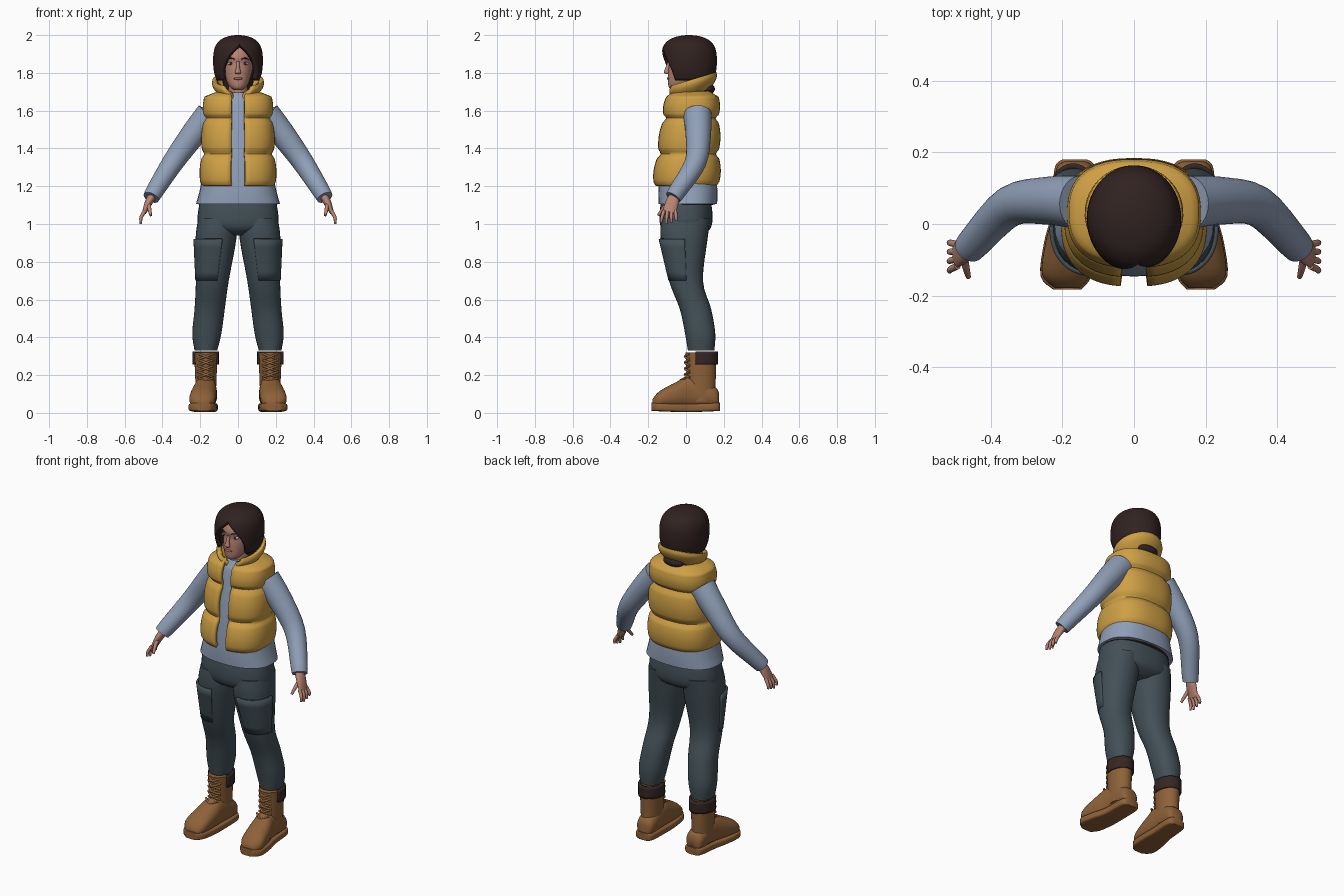
import bpy, bmesh, math
from mathutils import Vector

cube = bpy.data.objects.get("Cube")
if cube:
    bpy.data.objects.remove(cube, do_unlink=True)


def material(name, red, green, blue):
    mat = bpy.data.materials.new(name)
    mat.use_nodes = True
    mat.diffuse_color = (red, green, blue, 1)
    mat.node_tree.nodes["Principled BSDF"].inputs["Base Color"].default_value = mat.diffuse_color
    return mat


YELLOW = material("quilted yellow", .62, .35, .06)
BLUE = material("pale blue knit", .28, .35, .48)
SLATE = material("dark slate cloth", .055, .08, .095)
LEATHER = material("tan leather", .27, .12, .04)
HAIR = material("dark brown hair", .03, .016, .015)
LINING = material("dark brown lining", .035, .02, .017)
SKIN = material("skin", .48, .23, .17)
LIP = material("lip", .36, .13, .11)
WHITE = material("eye white", .6, .6, .6)
IRIS = material("eye dark", .03, .03, .04)


def finish(name, bm, mat, mirror=False, thick=0):
    mesh = bpy.data.meshes.new(name)
    bm.to_mesh(mesh)
    bm.free()
    mesh.materials.append(mat)
    obj = bpy.data.objects.new(name, mesh)
    bpy.context.collection.objects.link(obj)
    bpy.ops.object.select_all(action='DESELECT')
    obj.select_set(True)
    bpy.context.view_layer.objects.active = obj
    bpy.ops.object.shade_smooth_by_angle(angle=math.radians(55))
    if thick:
        solid = obj.modifiers.new("thickness", 'SOLIDIFY')
        solid.thickness = thick
        solid.offset = -1
    if mirror:
        obj.modifiers.new("mirror", 'MIRROR')


def smooth_rings(rings, steps):
    """Spline interpolation of every ring value."""
    last = len(rings) - 1
    out = []
    for i in range(last):
        before, start, end, after = (rings[max(0, min(last, i + k))] for k in (-1, 0, 1, 2))
        for s in range(steps):
            t = s / steps
            values = []
            for p, q, r, w in zip(before, start, end, after):
                tangent_in, tangent_out = (r - p) / 2, (w - q) / 2
                curve = tangent_in * (1 - t) - tangent_out * t + (r - q) * (2*t - 1)
                values.append(q + (r - q) * t + t * (1 - t) * curve)
            out.append(values)
    out.append(list(rings[-1]))
    return out


def signed_power(value, power):
    return math.copysign(abs(value) ** (2 / power), value)


def loft(name, rings, mat, axis='z', sides=32, steps=4, power=2, gap_at=-90,
         cap=True, mirror=False, thick=0, tilt=0):
    """Rings are (x, y, z, radius_u, radius_v[, half gap in degrees])."""
    is_open = len(rings[0]) > 5
    data = smooth_rings(rings, steps)
    centres = [Vector(ring[:3]) for ring in data]
    bm = bmesh.new()
    rows = []
    for i, ring in enumerate(data):
        u, v = Vector((1, 0, 0)), Vector((0, 1, 0))
        if axis == 'y':
            v = Vector((0, 0, 1))
        elif axis == 'path':
            along = (centres[min(i + 1, len(data) - 1)] - centres[max(i - 1, 0)]).normalized()
            v = (v - along * v.dot(along)).normalized()
            u = v.cross(along)
        gap = max(0, ring[-1]) if is_open else 0
        row = []
        for k in range(sides + is_open):
            angle = math.radians(gap_at + gap + (360 - 2 * gap) * k / sides)
            along_u = signed_power(math.cos(angle), power) * ring[3]
            along_v = signed_power(math.sin(angle), power) * ring[4]
            lift = Vector((0, 0, tilt * along_v))
            row.append(bm.verts.new(centres[i] + u * along_u + v * along_v + lift))
        rows.append(row)
    for low, high in zip(rows, rows[1:]):
        for k in range(sides):
            m = (k + 1) % len(low)
            bm.faces.new((low[k], low[m], high[m], high[k]))
    if cap:
        bm.faces.new(rows[-1])
        if not is_open:
            bm.faces.new(rows[0][::-1])
    bmesh.ops.remove_doubles(bm, verts=bm.verts, dist=.0002)
    if not is_open:
        bmesh.ops.recalc_face_normals(bm, faces=bm.faces)
    finish(name, bm, mat, mirror, thick)


def tube(name, points, mat, sides=12):
    """Mirrored round limb through (x, y, z, radius) points."""
    loft(name, [(*p, p[-1]) for p in points], mat, axis='path', sides=sides, mirror=True)


def ellipsoid(name, centre, radii, mat, mirror=False):
    bm = bmesh.new()
    bmesh.ops.create_uvsphere(bm, u_segments=24, v_segments=14, radius=1)
    bmesh.ops.scale(bm, vec=radii, verts=bm.verts)
    bmesh.ops.translate(bm, vec=centre, verts=bm.verts)
    finish(name, bm, mat, mirror)


# Boots: the sole follows the foot outline; shaft, rear cuff and laces above
feet = [(.165, .175, .07, .03, .035), (.165, .15, .085, .053, .055), (.17, .03, .11, .057, .085),
        (.18, -.05, .094, .067, .07), (.19, -.14, .07, .067, .045), (.186, -.178, .05, .035, .022)]
loft("boot_feet", feet, LEATHER, axis='y', power=2.3, mirror=True)
loft("boot_soles", [(x, y * 1.03, .025 + abs(y) * .04, wide + .004, .022)
                    for x, y, z, wide, high in feet], LEATHER, axis='y', power=5, mirror=True)
loft("boot_shafts", [(.17, .08, .06, .052, .075), (.17, .08, .2, .057, .078), (.17, .08, .32, .063, .082)],
     LEATHER, mirror=True)
loft("boot_cuffs", [(.17, .08, z, .07, .089, 70) for z in (.255, .325)],
     LINING, cap=False, thick=.015, mirror=True)
for k in range(5):
    z = .155 + k * .032
    y = -.03 if k == 0 else -.006
    for side in (-1, 1):
        start, end = .17 - side * .04, .17 + side * .04
        tube("boot_lace", [(start, y + .025, z, .006), (.17, y, z + .015, .006),
                           (end, y + .025, z + .03, .006)], LEATHER)

# Trousers: hips, legs and thigh pockets that stand off the upper legs
loft("trouser_hips", [(0, 0, .94, .07, .08), (0, 0, .965, .17, .12), (0, 0, 1, .212, .138),
                      (0, 0, 1.06, .212, .14), (0, 0, 1.13, .2, .13)], SLATE, power=2.4)
legs = [(.17, .08, .33, .06, .07), (.165, .075, .42, .077, .08), (.15, .05, .55, .08, .083),
        (.136, 0, .7, .087, .09), (.117, -.01, .92, .108, .124), (.11, 0, 1.03, .1, .13)]
loft("trouser_legs", legs, SLATE, power=2.2, mirror=True)
loft("thigh_pockets", [(x, y, z, wide + grow, deep + grow, 127)
                       for (x, y, z, wide, deep), grow in zip(legs[3:5], (.003, .011))],
     SLATE, power=2.2, gap_at=128, cap=False, thick=.012, mirror=True)

# Shirt: body, dark inside of the hem, and sleeves
loft("shirt_body", [(0, .01, 1.105, .223, .155), (0, .01, 1.2, .198, .155), (0, .01, 1.4, .165, .135),
                    (0, .02, 1.62, .15, .105), (0, .02, 1.67, .09, .085), (0, .015, 1.695, .058, .066)],
     BLUE, power=2.4)
ellipsoid("hem_lining", (0, .01, 1.105), (.21, .145, .008), LINING)
tube("shirt_sleeves", [(.15, .06, 1.58, .075), (.24, .065, 1.47, .067), (.345, .05, 1.325, .057),
                       (.44, -.045, 1.175, .047), (.46, -.068, 1.14, .043)], BLUE, sides=32)

# Padded vest: rounded rows between stitched seams, drawn in at the shoulders
seams = (1.2, 1.37, 1.56, 1.69)
vest = []
for low, high in zip(seams, seams[1:]):
    for k in range(8):
        z = low + (high - low) * k / 8
        puff = math.sin(math.pi * k / 8) ** .5
        rise = z - seams[0]
        vest.append((0, .07 * rise, z, .188 - .05 * rise + .02 * puff,
                     .16 - .08 * rise + .025 * puff, 7))
vest += [(0, .03, 1.69, .14, .115, 11), (0, .03, 1.705, .1, .095, 16)]
loft("padded_vest", vest, YELLOW, sides=48, steps=2, power=2.5, cap=False, thick=.022)

# Flared collar, higher at the back and parted at the throat
collar = []
for k in range(5):
    t = k / 4
    radius = .1 + .038 * math.sin(2 * t)
    collar.append((0, .03, 1.685 + .08 * t, radius, radius - .004, 14 + 20 * t))
loft("vest_collar", collar, YELLOW, cap=False, thick=.026, tilt=.3)

# Neck, head and face
loft("neck", [(0, .02, 1.62, .055, .055), (0, .01, 1.78, .046, .05)], SKIN)
loft("head", [(0, -.05, 1.71, .02, .025), (0, -.044, 1.72, .036, .045), (0, -.03, 1.745, .055, .065),
              (0, 0, 1.8, .073, .095), (0, .01, 1.85, .08, .1), (0, .015, 1.89, .082, .11),
              (0, .02, 1.96, .06, .08)], SKIN)
loft("nose", [(0, -.093, 1.793, .011, .01), (0, -.102, 1.803, .016, .015),
              (0, -.098, 1.825, .01, .012), (0, -.088, 1.86, .008, .008)], SKIN, sides=16)
ellipsoid("lips", (0, -.093, 1.77), (.024, .008, .007), LIP)
ellipsoid("eyes", (.038, -.072, 1.85), (.017, .012, .008), WHITE, True)
ellipsoid("irises", (.038, -.081, 1.85), (.007, .005, .007), IRIS, True)
tube("eyebrows", [(.018, -.092, 1.872, .003), (.04, -.084, 1.878, .003), (.058, -.066, 1.87, .002)], HAIR)

# Chin-length domed hair, its opening narrowing up to the parting
hair = []
for k in range(13):
    t = math.sin(math.pi / 2 * k / 12) * .998
    size = math.sqrt(1 - t ** 6) * (1 - .15 * (1 - t) ** 6)
    hair.append((0, .015, 1.76 + .24 * t, .133 * size, .15 * size, 50 - 78 * t * t))
loft("hair", hair, HAIR, sides=48, steps=2, gap_at=-85, thick=.025)
loft("hair_underside", [(0, .07, 1.7, .07, .06), (0, .06, 1.84, .1, .09)], HAIR)
ellipsoid("hair_ends", (0, .118, 1.715), (.065, .035, .028), HAIR)

# Hands: palm, four fingers and thumb
loft("palms", [(.453, -.06, 1.15, .022, .028), (.475, -.075, 1.11, .02, .035),
               (.497, -.088, 1.06, .011, .035)], SKIN, axis='path', mirror=True)
for k in range(4):
    spread = (k - 1.5) * .02
    tip = 1 + .008 * abs(k - 1)
    tube("finger", [(.493, -.087 + spread, 1.07, .01), (.513, -.09 + spread * 1.25, 1.035, .009),
                    (.514, -.092 + spread * 1.35, tip, .006)], SKIN)
tube("thumb", [(.475, -.09, 1.11, .012), (.468, -.125, 1.075, .01), (.462, -.148, 1.045, .007)], SKIN)
